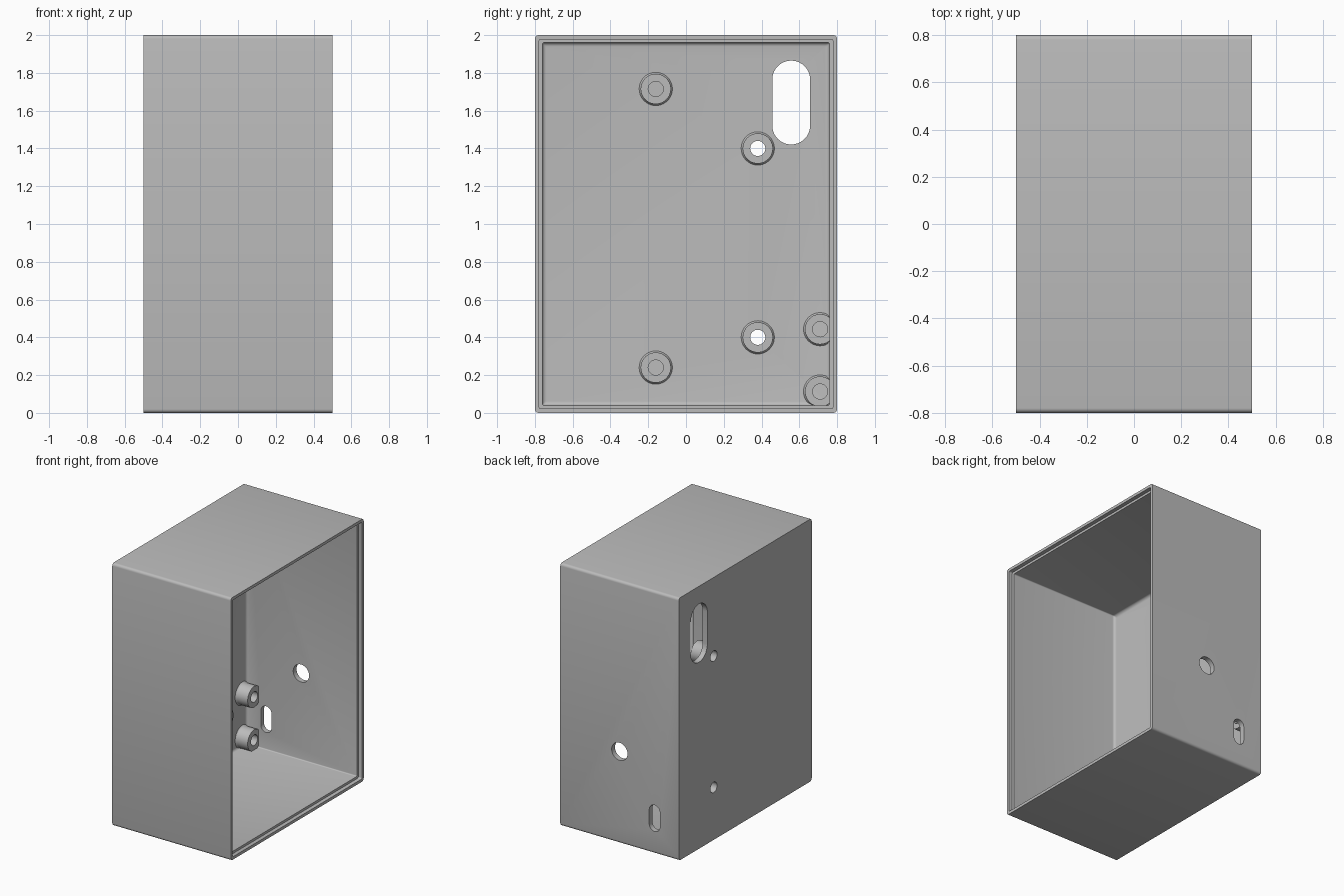
import bpy, bmesh, math
from mathutils import Vector

if "Cube" in bpy.data.objects:
    bpy.data.objects.remove(bpy.data.objects["Cube"])

grey = bpy.data.materials.new("plain grey")
grey.diffuse_color = (0.5, 0.5, 0.5, 1)
grey.use_nodes = True
grey.node_tree.nodes["Principled BSDF"].inputs["Base Color"].default_value = grey.diffuse_color


def make_object(name, bm):
    bmesh.ops.recalc_face_normals(bm, faces=bm.faces)
    mesh = bpy.data.meshes.new(name)
    bm.to_mesh(mesh)
    bm.free()
    obj = bpy.data.objects.new(name, mesh)
    bpy.context.collection.objects.link(obj)
    mesh.materials.append(grey)
    return obj


def smooth(obj):
    bpy.ops.object.select_all(action='DESELECT')
    obj.select_set(True)
    bpy.context.view_layer.objects.active = obj
    bpy.ops.object.shade_smooth_by_angle(angle=math.radians(35))


def rounded_outline(half_w, half_h, r, steps):
    """Rounded rectangle outline as (u, v) pairs."""
    pts = []
    for q, (su, sv) in enumerate(((1, 1), (-1, 1), (-1, -1), (1, -1))):
        for i in range(steps + 1):
            a = math.pi / 2 * (q + i / steps)
            pts.append((su * (half_w - r) + r * math.cos(a),
                        sv * (half_h - r) + r * math.sin(a)))
    return pts


def loft(name, rings, closed=False):
    """Skin successive rings of points, with end caps unless closed."""
    bm = bmesh.new()
    loops = [[bm.verts.new(p) for p in ring] for ring in rings]
    pairs = list(zip(loops, loops[1:]))
    if closed:
        pairs.append((loops[-1], loops[0]))
    for a, b in pairs:
        n = len(a)
        for i in range(n):
            j = (i + 1) % n
            bm.faces.new((a[i], a[j], b[j], b[i]))
    if not closed:
        bm.faces.new(loops[0])
        bm.faces.new(loops[-1])
    return make_object(name, bm)


# Enclosure shell: outside, stepped rim, inner walls, filleted floor
FLOOR, FILLET = -0.46, 0.02
sections = [(-0.5, 0, 0.02), (0.5, 0, 0.02), (0.5, 0.022, 0.01),
            (0.47, 0.022, 0.01), (0.47, 0.04, 0.008)]
for i in range(5):
    a = math.pi / 2 * i / 4
    sections.append((FLOOR + FILLET * (1 - math.sin(a)),
                     0.04 + FILLET * (1 - math.cos(a)), 0.008))
shell = loft("enclosure_shell", [
    [Vector((x, u, 1 + v)) for u, v in rounded_outline(0.8 - inset, 1 - inset, r, 4)]
    for x, inset, r in sections])


# Cutters through the floor (along x) and the rear wall (along y)
def floor_cutter(name, y, z, half_w, half_h):
    shape = rounded_outline(half_w, half_h, half_w * 0.9999, 10)
    return loft(name, [[(x, y + u, z + v) for u, v in shape] for x in (-0.6, -0.4)])


def wall_cutter(name, x, z, half_w, half_h):
    shape = rounded_outline(half_w, half_h, half_w * 0.9999, 10)
    return loft(name, [[(x + u, y, z + v) for u, v in shape] for y in (0.7, 0.9)])


cutters = [
    floor_cutter("cable_slot_cutter", 0.557, 1.643, 0.1, 0.222),
    floor_cutter("upper_screw_cutter", 0.38, 1.4, 0.04, 0.04),
    floor_cutter("lower_screw_cutter", 0.38, 0.4, 0.04, 0.04),
    wall_cutter("round_hole_cutter", 0.0, 0.7, 0.067, 0.067),
    wall_cutter("switch_slot_cutter", -0.295, 0.27, 0.045, 0.1),
]
for cutter in cutters:
    mod = shell.modifiers.new(cutter.name, 'BOOLEAN')
    mod.operation = 'DIFFERENCE'
    mod.solver = 'EXACT'
    mod.object = cutter
bpy.context.view_layer.update()
evaluated = shell.evaluated_get(bpy.context.evaluated_depsgraph_get())
cut_mesh = bpy.data.meshes.new_from_object(evaluated)
shell.modifiers.clear()
shell.data = cut_mesh
for cutter in cutters:
    bpy.data.objects.remove(cutter)
smooth(shell)

# Hollow standoffs with a small flare where they meet the floor
PROFILE = [(0.04, FLOOR), (0.04, -0.36), (0.08, -0.36), (0.08, -0.445),
           (0.082, -0.453), (0.088, FLOOR)]
STANDOFFS = [("upper_front_standoff", -0.16, 1.715),
             ("lower_front_standoff", -0.16, 0.24),
             ("upper_screw_standoff", 0.38, 1.4),
             ("lower_screw_standoff", 0.38, 0.4),
             ("upper_switch_standoff", 0.71, 0.443),
             ("lower_switch_standoff", 0.71, 0.113)]
for name, y, z in STANDOFFS:
    rings = [[(x, y + r * math.cos(2 * math.pi * k / 40), z + r * math.sin(2 * math.pi * k / 40))
              for k in range(40)] for r, x in PROFILE]
    smooth(loft(name, rings, closed=True))
